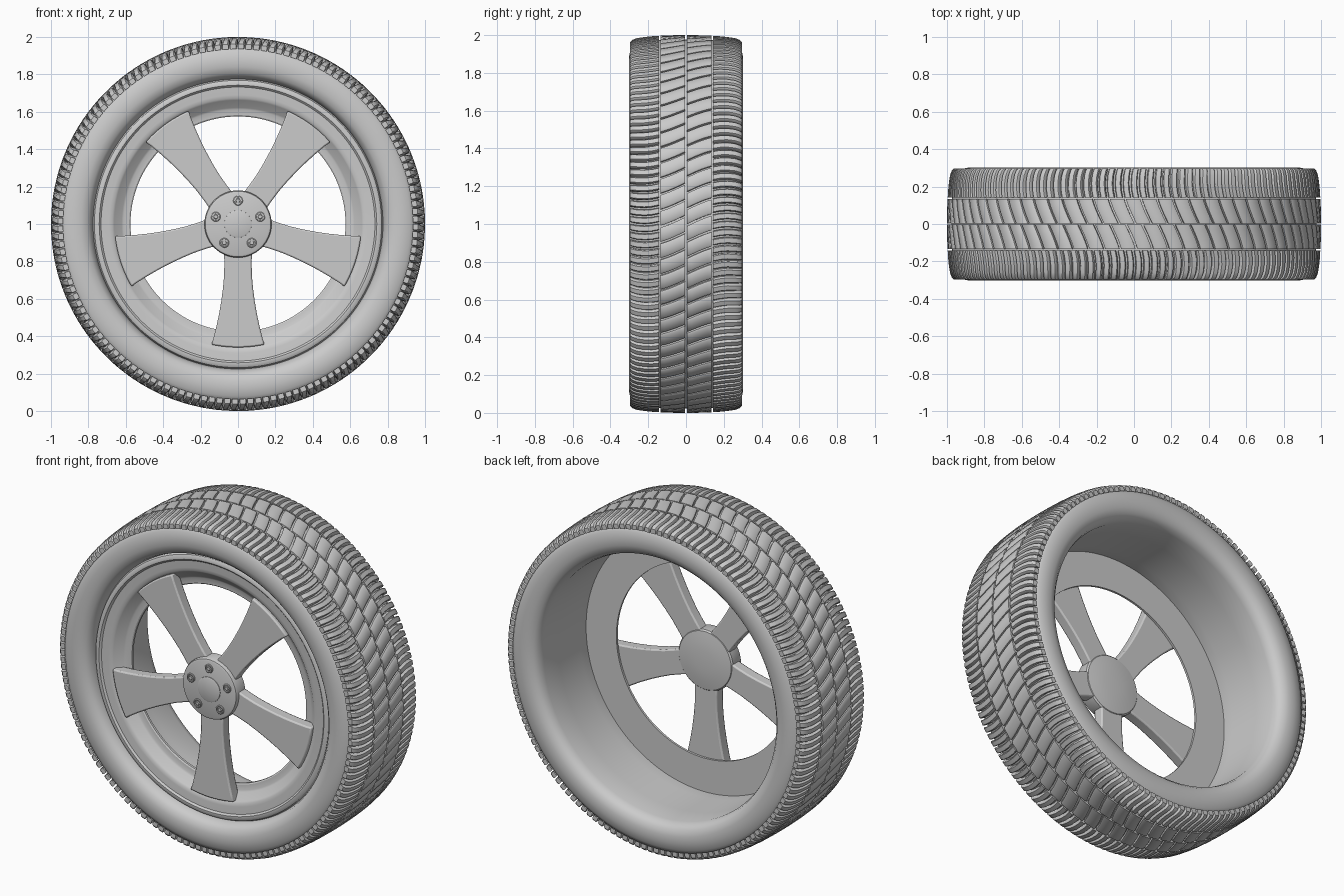
import bpy, bmesh
from math import sin, cos, pi, radians

if "Cube" in bpy.data.objects:
    bpy.data.objects.remove(bpy.data.objects["Cube"])

AXLE_Z = 1.0


def finish(name, bm, angle=35):
    bmesh.ops.recalc_face_normals(bm, faces=bm.faces)
    me = bpy.data.meshes.new(name)
    bm.to_mesh(me)
    bm.free()
    ob = bpy.data.objects.new(name, me)
    bpy.context.collection.objects.link(ob)
    bpy.ops.object.select_all(action='DESELECT')
    ob.select_set(True)
    bpy.context.view_layer.objects.active = ob
    bpy.ops.object.shade_smooth_by_angle(angle=radians(angle))
    return ob


def lathe(name, profile, segs, cx=0.0, cz=AXLE_Z, closed=False, angle=35):
    """Spin an (r, y) profile around an axis parallel to y."""
    bm = bmesh.new()
    rings = []
    for r, y in profile:
        if r == 0:
            rings.append([bm.verts.new((cx, y, cz))] * segs)
        else:
            rings.append([bm.verts.new((cx + r * cos(2 * pi * i / segs), y,
                                        cz + r * sin(2 * pi * i / segs))) for i in range(segs)])
    pairs = list(zip(rings, rings[1:]))
    if closed:
        pairs.append((rings[-1], rings[0]))
    for a, b in pairs:
        for i in range(segs):
            j = (i + 1) % segs
            quad = list(dict.fromkeys((a[i], a[j], b[j], b[i])))
            bm.faces.new(quad)
    return finish(name, bm, angle)


# Tyre carcass with smooth sidewalls and open barrel at the back
side = [(0.775, 0.235), (0.785, 0.268), (0.805, 0.29), (0.84, 0.302), (0.88, 0.303),
        (0.92, 0.295), (0.945, 0.28), (0.96, 0.25), (0.97, 0.19), (0.977, 0.1)]
tyre = [(r, -y) for r, y in side] + side[::-1] + [(0.775, 0.1), (0.775, -0.1)]
lathe("tyre", tyre, 144, closed=True, angle=60)


# Tread blocks: curved bars that follow an S-shaped sweep across the tyre
def sweep(y):
    return 0.07 * sin(y * pi / 0.44)


def tread_row(name, path, count, fill, phase=0.0):
    """path: (y, top radius, bottom radius) stations across the tyre."""
    bm = bmesh.new()
    half = pi / count * fill
    for k in range(count):
        base = 2 * pi * (k + phase) / count
        prev = None
        for y, top, low in path:
            sec = []
            for f, r in ((-1, low), (-1, top - 0.006), (-0.75, top),
                         (0.75, top), (1, top - 0.006), (1, low)):
                t = base + sweep(y) + f * half
                sec.append(bm.verts.new((r * cos(t), y, AXLE_Z + r * sin(t))))
            if prev:
                for a in range(5):
                    bm.faces.new((prev[a], prev[a + 1], sec[a + 1], sec[a]))
            else:
                bm.faces.new(sec)
            prev = sec
        bm.faces.new(prev[::-1])
    finish(name, bm, 40)


shoulder = [(0.143, 0.996, 0.965), (0.18, 0.994, 0.96), (0.22, 0.99, 0.955),
            (0.26, 0.984, 0.945), (0.285, 0.975, 0.94), (0.297, 0.962, 0.935)]
centre = [(y, 1.0 - 0.15 * y * y, 0.965) for y in (0.004, 0.03, 0.06, 0.09, 0.115, 0.134)]
for label, s, ph in (("front", -1, 0.0), ("back", 1, 0.4)):
    tread_row(f"{label}_shoulder_tread", [(s * y, t, b) for y, t, b in shoulder], 144, 0.76, ph)
    tread_row(f"{label}_centre_tread", [(s * y, t, b) for y, t, b in centre], 72, 0.88, ph)

# Rim with rolled lip, sloped wall and inner ring
rim = [(0.778, -0.165), (0.778, -0.225), (0.768, -0.243), (0.755, -0.25), (0.742, -0.25),
       (0.732, -0.24), (0.69, -0.237), (0.672, -0.235), (0.662, -0.228), (0.622, -0.19),
       (0.612, -0.185), (0.582, -0.183), (0.575, -0.178), (0.575, -0.165)]
lathe("rim", rim, 128, closed=True, angle=30)


# Five flared spokes, one pointing straight down
def spoke(index):
    ang = -pi / 2 + index * 2 * pi / 5
    flank = [(0.12, 0.076), (0.2, 0.073), (0.27, 0.074), (0.34, 0.08), (0.41, 0.089),
             (0.48, 0.101), (0.55, 0.116), (0.61, 0.131), (0.645, 0.142)]
    tip = [(0.66 * cos(a), 0.66 * sin(a)) for a in (0.14, 0.07, 0.0, -0.07, -0.14)]
    outline = flank + tip + [(u, -v) for u, v in reversed(flank)]
    bm = bmesh.new()
    vs = [bm.verts.new((u * cos(ang) - v * sin(ang), -0.248,
                        AXLE_Z + u * sin(ang) + v * cos(ang))) for u, v in outline]
    face = bm.faces.new(vs)
    ext = bmesh.ops.extrude_face_region(bm, geom=[face])
    new = [g for g in ext["geom"] if isinstance(g, bmesh.types.BMVert)]
    bmesh.ops.translate(bm, verts=new, vec=(0, 0.065, 0))
    ob = finish(f"spoke_{index + 1}", bm, 35)
    bev = ob.modifiers.new("edge_round", 'BEVEL')
    bev.width = 0.008
    bev.segments = 2
    bev.limit_method = 'ANGLE'
    bev.angle_limit = radians(40)


for i in range(5):
    spoke(i)

# Hub with domed back, and centre cap
lathe("hub", [(0, -0.272), (0.165, -0.272), (0.175, -0.268), (0.18, -0.258), (0.18, -0.188),
              (0.172, -0.18), (0.12, -0.172), (0.06, -0.168), (0, -0.167)], 64)
lathe("centre_cap", [(0, -0.279), (0.066, -0.278), (0.073, -0.275), (0.075, -0.265)], 48)

# Lug nuts, each a hexagon inside a raised collar
for i in range(5):
    a = pi / 2 + i * 2 * pi / 5
    x, z = 0.125 * cos(a), AXLE_Z + 0.125 * sin(a)
    lathe(f"lug_collar_{i + 1}", [(0.026, -0.268), (0.026, -0.276), (0.023, -0.279),
                                  (0.019, -0.279), (0.018, -0.268)], 24, x, z, True)
    lathe(f"lug_nut_{i + 1}", [(0, -0.28), (0.011, -0.28), (0.013, -0.277), (0.013, -0.268)], 6, x, z)
